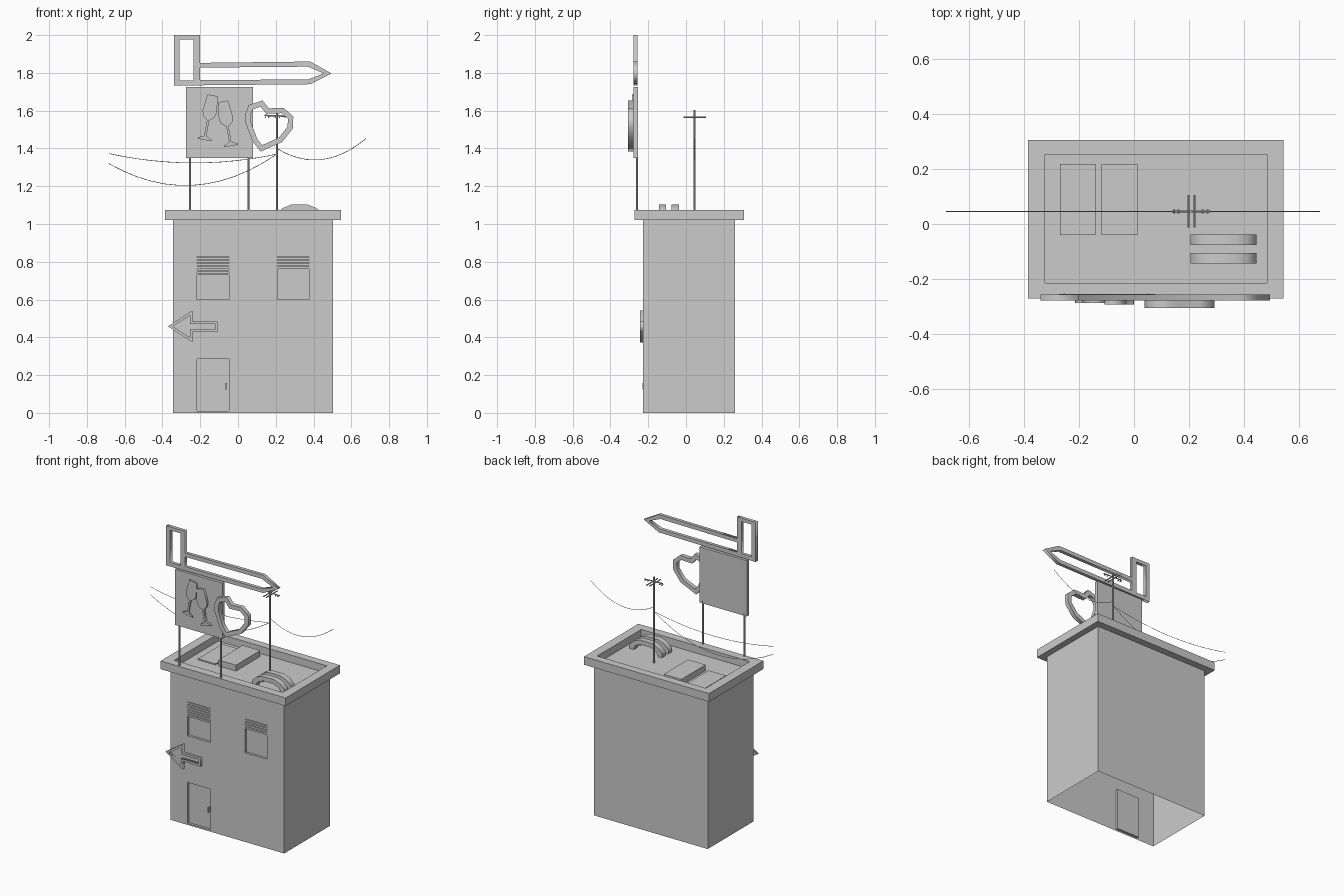
import bpy, bmesh, math
from mathutils import Vector

if "Cube" in bpy.data.objects:
    bpy.data.objects.remove(bpy.data.objects["Cube"])


def finish(bm, name):
    bmesh.ops.remove_doubles(bm, verts=bm.verts, dist=1e-5)
    bmesh.ops.recalc_face_normals(bm, faces=bm.faces)
    me = bpy.data.meshes.new(name)
    bm.to_mesh(me)
    bm.free()
    ob = bpy.data.objects.new(name, me)
    bpy.context.collection.objects.link(ob)
    return ob


def box(name, x, y, z):
    bm = bmesh.new()
    bmesh.ops.create_cube(bm, size=1)
    for v in bm.verts:
        v.co = [r[0] + (c + .5) * (r[1] - r[0]) for c, r in zip(v.co, (x, y, z))]
    return finish(bm, name)


def rod(name, a, b, r, n=8):
    a, b = Vector(a), Vector(b)
    bm = bmesh.new()
    bmesh.ops.create_cone(bm, cap_ends=True, segments=n, radius1=r, radius2=r, depth=(b - a).length)
    q = (b - a).to_track_quat('Z', 'Y')
    for v in bm.verts:
        v.co = q @ v.co + (a + b) / 2
    return finish(bm, name)


def inset(pts, w):
    """Offset a closed outline inwards by w."""
    n = len(pts)
    P = [Vector(p) for p in pts]
    area = sum(P[i].x * P[(i + 1) % n].y - P[i].y * P[(i + 1) % n].x for i in range(n))
    s = 1 if area > 0 else -1
    out = []
    for i in range(n):
        d1 = (P[i] - P[i - 1]).normalized()
        d2 = (P[(i + 1) % n] - P[i]).normalized()
        n1, n2 = Vector((-d1.y, d1.x)) * s, Vector((-d2.y, d2.x)) * s
        out.append(P[i] + (n1 + n2) * (w / (1 + n1.dot(n2))))
    return out


def plate(name, loops, y0, y1):
    """Flat x-z outline with holes, thickened from y0 to y1."""
    cu = bpy.data.curves.new(name, 'CURVE')
    cu.dimensions = '2D'
    cu.fill_mode = 'BOTH'
    cu.extrude = abs(y1 - y0) / 2
    for pts in loops:
        sp = cu.splines.new('POLY')
        sp.points.add(len(pts) - 1)
        for p, c in zip(sp.points, pts):
            p.co = (c[0], c[1], 0, 1)
        sp.use_cyclic_u = True
    ob = bpy.data.objects.new(name, cu)
    bpy.context.collection.objects.link(ob)
    ob.rotation_euler.x = math.pi / 2
    ob.location.y = (y0 + y1) / 2
    bpy.ops.object.select_all(action='DESELECT')
    ob.select_set(True)
    bpy.context.view_layer.objects.active = ob
    bpy.ops.object.convert(target='MESH')
    return ob


# Building walls, open underneath, with recessed door and windows in the front
xs = [-.344, -.217, -.047, .21, .376, .503]
zs = [0, .01, .286, .6, .84, 1.02]
YF, YB, DEEP = -.227, .26, .015
bm = bmesh.new()


def quad(*cs):
    bm.faces.new([bm.verts.new(c) for c in cs])


for i in range(5):
    for j in range(5):
        x0, x1, z0, z1 = xs[i], xs[i + 1], zs[j], zs[j + 1]
        ring = [(x0, z0), (x1, z0), (x1, z1), (x0, z1)]
        hole = (i, j) in [(1, 1), (1, 3), (3, 3)]
        y = YF + DEEP if hole else YF
        quad(*[(x, y, z) for x, z in ring])
        if hole:
            for k in range(4):
                (a, b), (c, d) = ring[k], ring[(k + 1) % 4]
                quad((a, YF, b), (c, YF, d), (c, y, d), (a, y, b))
for x in (xs[0], xs[-1]):
    for j in range(5):
        quad((x, YF, zs[j]), (x, YB, zs[j]), (x, YB, zs[j + 1]), (x, YF, zs[j + 1]))
quad((xs[0], YB, 0), (xs[-1], YB, 0), (xs[-1], YB, 1.02), (xs[0], YB, 1.02))
finish(bm, "building_walls")

# Door handle and roller shutters
box("door_handle", (-.066, -.059), (-.23, -.211), (.125, .158))
for w, (x0, x1, count) in enumerate([(-.217, -.047, 7), (.21, .376, 5)]):
    for k in range(count):
        z = .84 - k * .0165
        box(f"shutter_slat_{w}_{k}", (x0, x1), (-.226, -.211), (z - .012, z))

# Roof slab with a sunken deck
RX, RY = (-.386, .545), (-.272, .306)
IX, IY, DECK = (-.324, .484), (-.215, .253), 1.025
slab = box("roof_slab", RX, RY, (1.02, 1.075))
bm = bmesh.new()
bm.from_mesh(slab.data)
top = max(bm.faces, key=lambda f: f.calc_center_median().z)
bmesh.ops.inset_region(bm, faces=[top], thickness=.055)
for v in top.verts:
    v.co.x = IX[0] if v.co.x < 0 else IX[1]
    v.co.y = IY[0] if v.co.y < 0 else IY[1]
floor = bmesh.ops.extrude_face_region(bm, geom=[top])["geom"]
for v in [g for g in floor if isinstance(g, bmesh.types.BMVert)]:
    v.co.z = DECK
if top.is_valid:
    bmesh.ops.delete(bm, geom=[top], context='FACES_ONLY')
bm.to_mesh(slab.data)
bm.free()

# Roof hatches and arched ducts
box("roof_hatch_low", (-.27, -.14), (-.04, .218), (DECK, DECK + .008))
box("roof_hatch_high", (-.118, .013), (-.04, .218), (DECK, DECK + .04))
half = [(.12, DECK), (.12, 1.055), (.09, 1.084), (.045, 1.102)]
inner = [(.09, DECK), (.088, 1.042), (.07, 1.06), (.036, 1.072)]
arch = half + [(-x, z) for x, z in half[::-1]] + [(-x, z) for x, z in inner] + inner[::-1]
for k, y in enumerate((-.144, -.076)):
    plate(f"roof_duct_{k}", [[(x + .326, z) for x, z in arch]], y, y + .038)

# Billboard on two posts
for k, x in enumerate((-.254, .055)):
    rod(f"billboard_post_{k}", (x, -.259, 1.07), (x, -.259, 1.37), .006)
box("billboard_panel", (-.275, .079), (-.278, -.254), (1.35, 1.725))

# Pair of leaning glasses on the billboard
side = [(.038, 0), (.036, .008), (.006, .022), (.006, .105), (.03, .125), (.038, .15), (.028, .24)]
glass = side + [(-x, z) for x, z in side[::-1]]
for k, (gx, gz, lean, y) in enumerate([(-.177, 1.445, .18, -.287), (-.037, 1.413, -.18, -.293)]):
    c, s = math.cos(lean), math.sin(lean)
    plate(f"glass_sign_{k}", [[(gx + x * c + z * s, gz - x * s + z * c) for x, z in glass]], y, -.277)

# Heart frame
heart = [(.038, 1.58), (.057, 1.63), (.13, 1.654), (.163, 1.612), (.24, 1.615), (.293, 1.57),
         (.29, 1.505), (.235, 1.435), (.12, 1.383), (.077, 1.437), (.04, 1.535)]
plate("heart_sign", [heart, inset(heart, .028)], -.306, -.278)

# Long pointer sign with an upright box at its left end
plate("pointer_sign", [
    [(-.34, 1.733), (.383, 1.74), (.495, 1.797), (.383, 1.86), (-.2, 1.853), (-.2, 2), (-.34, 2)],
    [(-.31, 1.76), (-.235, 1.76), (-.235, 1.977), (-.31, 1.977)],
    [(-.2, 1.762), (.37, 1.765), (.455, 1.797), (.37, 1.833), (-.2, 1.828)]], -.278, -.256)

# Arrow frame beside the door
arrow = [(-.371, .458), (-.24, .542), (-.24, .484), (-.108, .484), (-.108, .428), (-.24, .428), (-.24, .373)]
plate("wall_arrow", [arrow, inset(arrow, .014)], -.244, -.226)

# Antenna mast with its elements
AX, AY, AZ = .206, .046, 1.565
rod("antenna_mast", (AX, AY, DECK), (AX, AY, 1.603), .005)
rod("antenna_boom", (.14, AY, AZ + .01), (.278, AY, AZ + .005), .004, 6)
for k, (x, h) in enumerate([(.145, .007), (.162, .007), (.198, .059), (.22, .059), (.25, .007), (.268, .007)]):
    rod(f"antenna_element_{k}", (x, AY - h, AZ), (x, AY + h, AZ), .004, 6)

# Sagging cables
cables = [((-.684, 1.373), (AX, 1.37), .048), ((-.684, 1.32), (AX, 1.37), .14), ((AX, 1.4), (.677, 1.452), .085)]
for k, (a, b, sag) in enumerate(cables):
    cu = bpy.data.curves.new(f"cable_{k}", 'CURVE')
    cu.dimensions = '3D'
    cu.bevel_depth = .0016
    cu.bevel_resolution = 0
    sp = cu.splines.new('POLY')
    sp.points.add(12)
    for i, p in enumerate(sp.points):
        t = i / 12
        p.co = (a[0] + (b[0] - a[0]) * t, AY, a[1] + (b[1] - a[1]) * t - 4 * sag * t * (1 - t), 1)
    bpy.context.collection.objects.link(bpy.data.objects.new(f"cable_{k}", cu))
